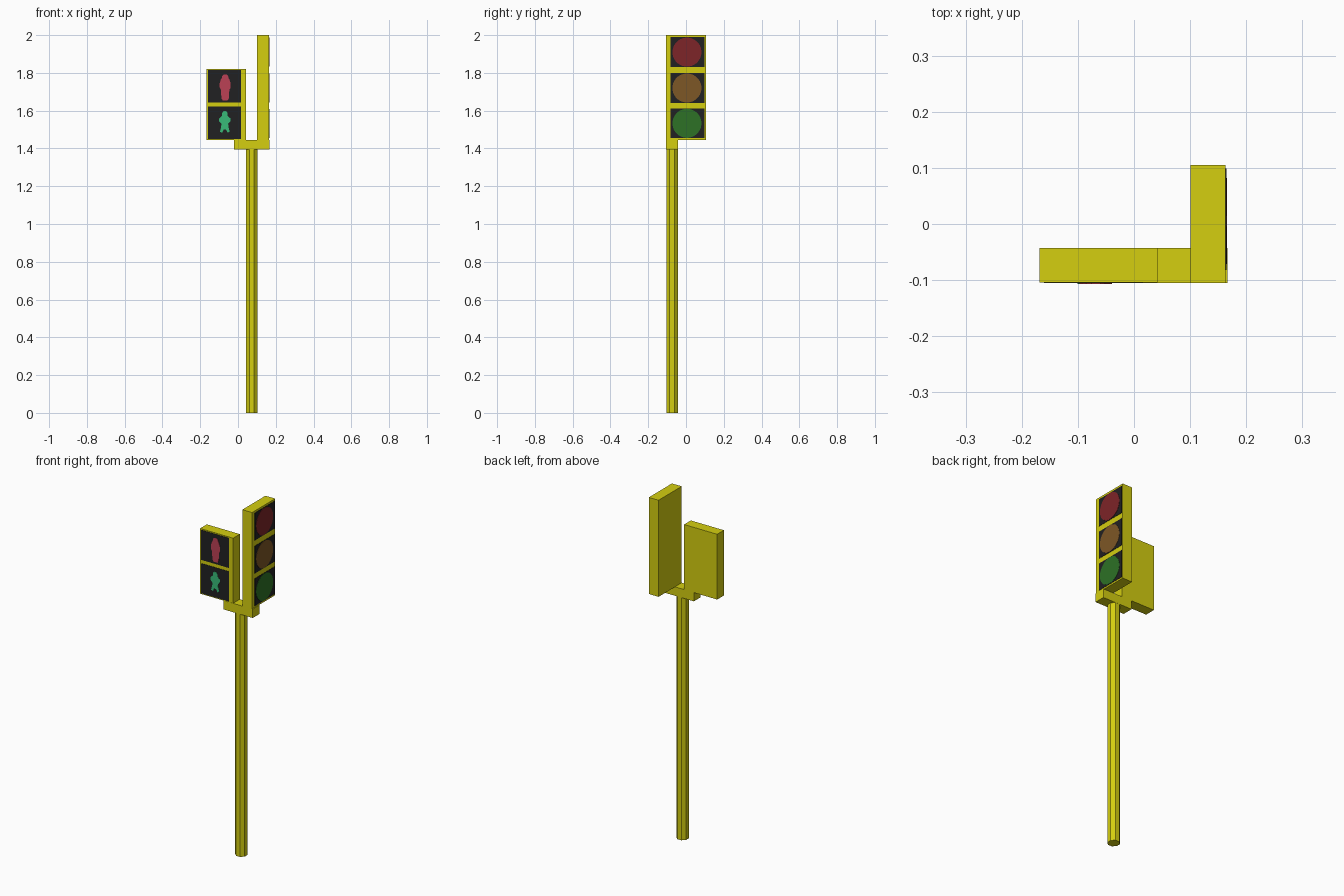
import bpy, bmesh, math
from mathutils import Matrix

if "Cube" in bpy.data.objects:
    bpy.data.objects.remove(bpy.data.objects["Cube"])


def material(name, color):
    m = bpy.data.materials.new(name)
    m.diffuse_color = (*color, 1)
    m.use_nodes = True
    m.node_tree.nodes["Principled BSDF"].inputs["Base Color"].default_value = m.diffuse_color
    return m


YELLOW = material("yellow paint", (0.66, 0.62, 0.005))
BLACK = material("black panel", (0.015, 0.015, 0.016))
RED = material("dark red lens", (0.205, 0.018, 0.021))
AMBER = material("dark amber lens", (0.205, 0.095, 0.019))
GREEN = material("dark green lens", (0.026, 0.165, 0.019))
STOP = material("stop figure red", (0.50, 0.053, 0.09))
WALK = material("walk figure green", (0.04, 0.50, 0.19))


def finish(name, bm, mat):
    bmesh.ops.recalc_face_normals(bm, faces=bm.faces[:])
    me = bpy.data.meshes.new(name)
    bm.to_mesh(me)
    bm.free()
    me.materials.append(mat)
    ob = bpy.data.objects.new(name, me)
    bpy.context.collection.objects.link(ob)
    return ob


def box(name, x, y, z, mat):
    bm = bmesh.new()
    bmesh.ops.create_cube(bm, size=1)
    for v in bm.verts:
        for i, (a, b) in enumerate((x, y, z)):
            v.co[i] = a + (v.co[i] + 0.5) * (b - a)
    return finish(name, bm, mat)


def cylinder(name, centre, radius, depth, sides, axis, mat):
    bm = bmesh.new()
    bmesh.ops.create_cone(bm, cap_ends=True, segments=sides,
                          radius1=radius, radius2=radius, depth=depth)
    # half-step turn puts a flat side to the front
    bmesh.ops.rotate(bm, verts=bm.verts[:],
                     matrix=Matrix.Rotation(math.pi / sides, 3, 'Z'))
    if axis == 'X':
        bmesh.ops.rotate(bm, verts=bm.verts[:],
                         matrix=Matrix.Rotation(math.pi / 2, 3, 'Y'))
    bmesh.ops.translate(bm, verts=bm.verts[:], vec=centre)
    return finish(name, bm, mat)


def figure(name, right_half, cx, y, mat):
    """Thin symmetrical plate facing the front, from half an outline."""
    outline = right_half + [(-x, z) for x, z in reversed(right_half)]
    bm = bmesh.new()
    f = bm.faces.new([bm.verts.new((cx + x, y, z)) for x, z in outline])
    ext = bmesh.ops.extrude_face_region(bm, geom=[f])
    moved = [g for g in ext["geom"] if isinstance(g, bmesh.types.BMVert)]
    bmesh.ops.translate(bm, verts=moved, vec=(0, 0.003, 0))
    return finish(name, bm, mat)


# Pole and bracket
cylinder("pole", (0.073, -0.074, 0.70), 0.033, 1.40, 8, 'Z', YELLOW)
box("bracket", (-0.02, 0.167), (-0.105, -0.043), (1.395, 1.446), YELLOW)

# Signal housings
box("pedestrian_housing", (-0.168, 0.042), (-0.104, -0.043), (1.445, 1.82), YELLOW)
box("vehicle_housing", (0.101, 0.163), (-0.105, 0.105), (1.445, 2.0), YELLOW)

# Pedestrian signal panels
for label, z in (("upper", 1.728), ("lower", 1.536)):
    box(label + "_pedestrian_panel", (-0.160, 0.016), (-0.1055, -0.102),
        (z - 0.086, z + 0.086), BLACK)

# Standing and walking figures
figure("standing_figure",
       [(0.008, 1.792), (0.016, 1.784), (0.018, 1.773), (0.023, 1.765),
        (0.029, 1.745), (0.029, 1.722), (0.022, 1.710), (0.020, 1.665),
        (0.012, 1.653)], -0.068, -0.107, STOP)
figure("walking_figure",
       [(0.008, 1.597), (0.014, 1.588), (0.014, 1.574), (0.029, 1.560),
        (0.031, 1.545), (0.018, 1.532), (0.019, 1.515), (0.026, 1.488),
        (0.014, 1.484), (0.006, 1.500)], -0.070, -0.107, WALK)

# Vehicle signal panels and lenses
for label, z, mat in (("red", 1.910, RED), ("amber", 1.720, AMBER), ("green", 1.533, GREEN)):
    box(label + "_panel", (0.160, 0.1645), (-0.082, 0.099), (z - 0.079, z + 0.079), BLACK)
    cylinder(label + "_lens", (0.1645, 0.005, z), 0.077, 0.003, 32, 'X', mat)
